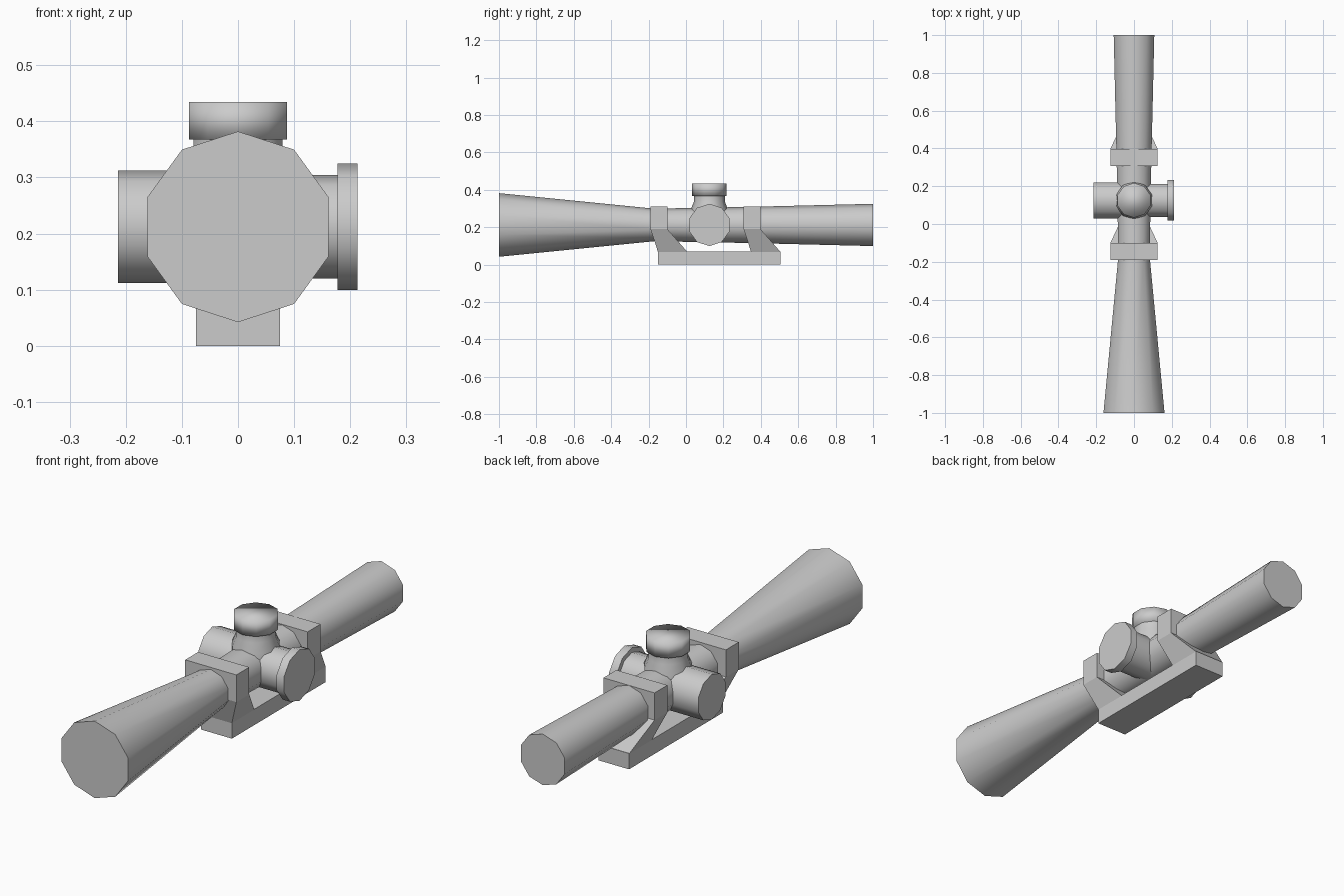
import bpy
import bmesh
import math
from mathutils import Matrix

if "Cube" in bpy.data.objects:
    bpy.data.objects.remove(bpy.data.objects["Cube"], do_unlink=True)

SIDES = 10
AXIS_Z = 0.212
TURRET_Y = 0.125

grey = bpy.data.materials.new("plain grey")
grey.use_nodes = True
colour = (0.6, 0.6, 0.6, 1)
grey.diffuse_color = colour
grey.node_tree.nodes["Principled BSDF"].inputs["Base Color"].default_value = colour


def finish(name, bm, smooth_angle):
    bmesh.ops.recalc_face_normals(bm, faces=bm.faces)
    mesh = bpy.data.meshes.new(name)
    bm.to_mesh(mesh)
    bm.free()
    mesh.materials.append(grey)
    obj = bpy.data.objects.new(name, mesh)
    bpy.context.collection.objects.link(obj)
    bpy.ops.object.select_all(action="DESELECT")
    obj.select_set(True)
    bpy.context.view_layer.objects.active = obj
    if smooth_angle:
        bpy.ops.object.shade_smooth_by_angle(angle=math.radians(smooth_angle))
    return obj


def turned(name, profile, matrix, start=0, smooth_angle=50):
    """Capped ten-sided lathe part from (radius, height) pairs along local z."""
    bm = bmesh.new()
    rings = []
    for r, h in profile:
        angles = [start + math.tau * i / SIDES for i in range(SIDES)]
        rings.append([bm.verts.new((r * math.cos(a), r * math.sin(a), h)) for a in angles])
    for low, high in zip(rings, rings[1:]):
        for i in range(SIDES):
            j = (i + 1) % SIDES
            bm.faces.new((low[i], low[j], high[j], high[i]))
    bm.faces.new(rings[0])
    bm.faces.new(rings[-1])
    bm.transform(matrix)
    return finish(name, bm, smooth_angle)


def prism(bm, outline):
    """Side outline of (half width, y, z) points bridged across x."""
    left = [bm.verts.new((w, y, z)) for w, y, z in outline]
    right = [bm.verts.new((-w, y, z)) for w, y, z in outline]
    bm.faces.new(left)
    bm.faces.new(right)
    for i in range(len(outline)):
        j = (i + 1) % len(outline)
        bm.faces.new((left[i], left[j], right[j], right[i]))


# Main tube, local z along +y, a corner pointing up
along_y = Matrix.Translation((0, 0, AXIS_Z)) @ Matrix.Rotation(-math.pi / 2, 4, "X")
turned("scope_tube", [(0.17, -1), (0.087, -0.17), (0.097, 0.35), (0.113, 1)],
       along_y, start=math.pi / 2)

# Top turret: flared neck and cap
upright = Matrix.Translation((0, TURRET_Y, 0))
turned("top_turret_neck", [(0.1, 0.22), (0.1, 0.295), (0.083, 0.335), (0.083, 0.372)],
       upright, start=math.pi / 2)
turned("top_turret_cap", [(0.092, 0.368), (0.092, 0.434)],
       upright, start=math.pi / 2, smooth_angle=100)

# Side turrets, local z along +x
along_x = Matrix.Translation((0, TURRET_Y, AXIS_Z)) @ Matrix.Rotation(math.pi / 2, 4, "Y")
turned("left_turret_neck", [(0.092, 0), (0.092, 0.18)], along_x)
turned("left_turret_cap", [(0.113, 0.177), (0.113, 0.213)], along_x)
turned("right_turret", [(0.1, -0.214), (0.1, 0)], along_x)

# Mount: base rail, then two clamps on slanted feet
WIDE, NARROW = 0.125, 0.075
bm = bmesh.new()
prism(bm, [(NARROW, y, z) for y, z in
           ((-0.15, 0), (0.505, 0), (0.505, 0.07), (-0.15, 0.07))])
finish("mount_base", bm, 0)
for name, y in (("front_clamp", -0.19), ("rear_clamp", 0.308)):
    bm = bmesh.new()
    prism(bm, [(WIDE, y, 0.19), (WIDE, y + 0.09, 0.19),
               (WIDE, y + 0.09, 0.31), (WIDE, y, 0.31)])
    prism(bm, [(NARROW, y + 0.04, 0.068), (NARROW, y + 0.197, 0.068),
               (WIDE, y + 0.09, 0.19), (WIDE, y, 0.19)])
    finish(name, bm, 0)
